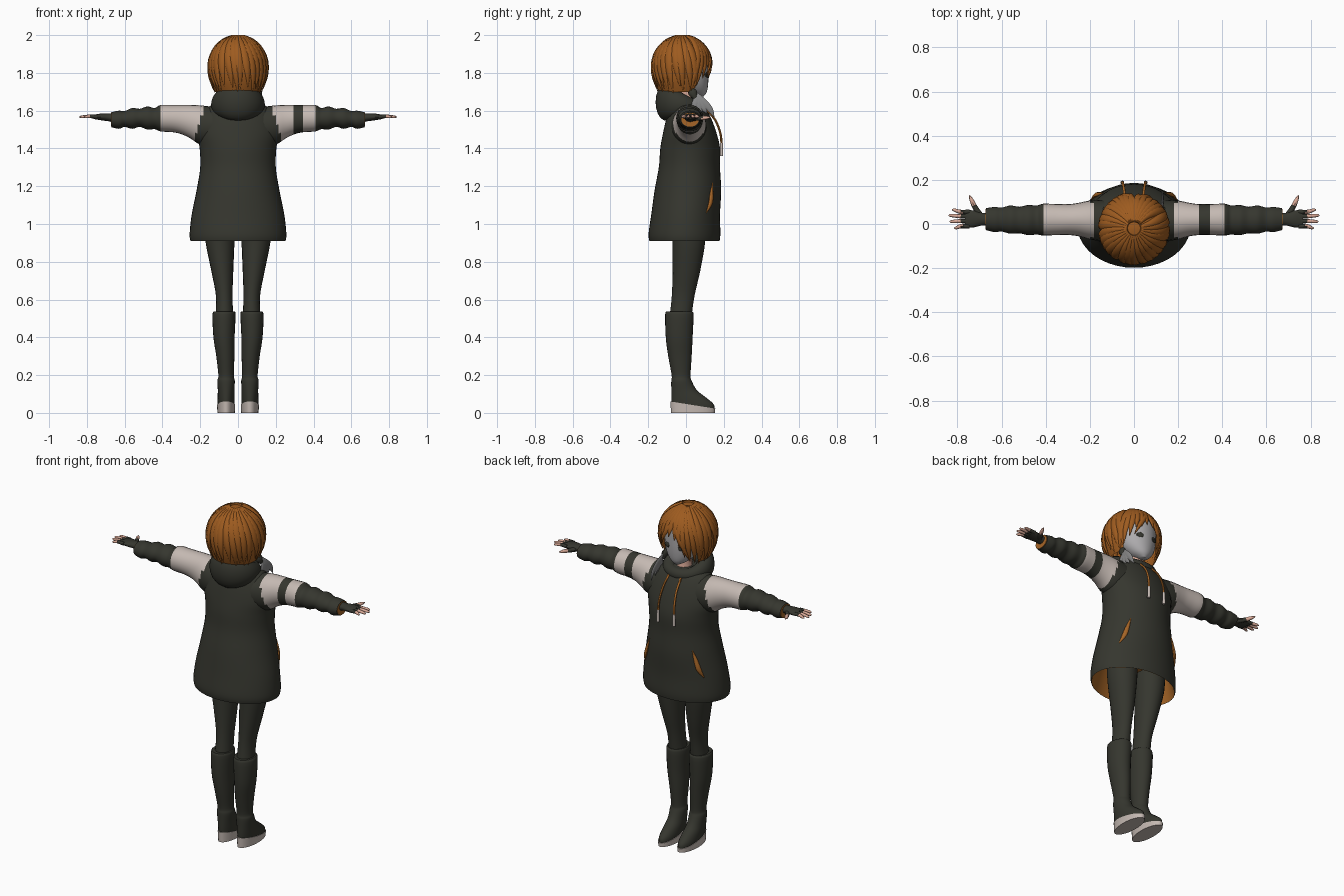
import bpy, bmesh, math, random
from mathutils import Vector

random.seed(4)
cube = bpy.data.objects.get("Cube")
if cube:
    bpy.data.objects.remove(cube)


def material(name, r, g, b):
    m = bpy.data.materials.new(name)
    m.use_nodes = True
    m.diffuse_color = (r, g, b, 1)
    node = next(n for n in m.node_tree.nodes if n.type == 'BSDF_PRINCIPLED')
    node.inputs["Base Color"].default_value = (r, g, b, 1)
    return m


dark = material("dark_olive", .036, .037, .028)
orange = material("hair_orange", .34, .105, .014)
lining = material("lining_orange", .38, .13, .02)
pale = material("pale_fabric", .56, .49, .45)
skin = material("skin", .70, .40, .31)
face_grey = material("face_grey", .42, .41, .42)
grey = material("ribbon_grey", .24, .24, .24)
UP, FRONT, SIDE = Vector((0, 0, 1)), Vector((0, 1, 0)), Vector((1, 0, 0))
parts = []


def spline(rows, steps, closed):
    """Smooth curve through rows of x, y, z and two radii."""
    out, n = [], len(rows)
    get = (lambda i: rows[i % n]) if closed else (lambda i: rows[max(0, min(n - 1, i))])
    for i in range(n if closed else n - 1):
        for k in range(steps):
            t = k / steps
            out.append([.5 * (2 * b + (c - a) * t + (2 * a - 5 * b + 4 * c - d) * t * t
                              + (3 * b - a - 3 * c + d) * t ** 3)
                        for a, b, c, d in zip(get(i - 1), get(i), get(i + 1), get(i + 2))])
    return out if closed else out + [list(rows[-1])]


def tube(name, rows, mats, up=UP, axis=None, n=16, steps=4, closed=False,
         caps=(True, True), rule=None, keep=None):
    """Loft elliptical sections; rule picks the material, keep drops faces."""
    rows = spline(rows, steps, closed)
    bm, rings, m = bmesh.new(), [], len(rows)
    for i, r in enumerate(rows):
        c = Vector(r[:3])
        if closed:
            tan = Vector(rows[(i + 1) % m][:3]) - Vector(rows[i - 1][:3])
        else:
            tan = Vector(rows[min(m - 1, i + 1)][:3]) - Vector(rows[max(0, i - 1)][:3])
        tan = (axis or tan).normalized()
        side = tan.cross(up).normalized()
        over = side.cross(tan)
        a, b = max(r[3], .001), max(r[4], .001)
        rings.append([bm.verts.new(c + side * a * math.cos(w) + over * b * math.sin(w))
                      for w in (math.tau * k / n for k in range(n))])
    for i in range(m if closed else m - 1):
        p, q = rings[i], rings[(i + 1) % m]
        for k in range(n):
            bm.faces.new((p[k], p[(k + 1) % n], q[(k + 1) % n], q[k]))
    if not closed:
        for on, ring in zip(caps, (rings[0], rings[-1])):
            if on:
                bm.faces.new(ring)
    bmesh.ops.recalc_face_normals(bm, faces=bm.faces)
    if keep:
        gone = [f for f in bm.faces if not keep(f.calc_center_median())]
        bmesh.ops.delete(bm, geom=gone, context='FACES')
    if rule:
        for f in bm.faces:
            f.material_index = rule(f.calc_center_median())
    me = bpy.data.meshes.new(name)
    bm.to_mesh(me)
    bm.free()
    for mat in mats:
        me.materials.append(mat)
    ob = bpy.data.objects.new(name, me)
    bpy.context.collection.objects.link(ob)
    parts.append(ob)
    return ob


def stack(name, rows, mats, **kw):
    """Upright loft from rows of z, x, y, x radius, y radius."""
    return tube(name, [(x, y, z, a, b) for z, x, y, a, b in rows], mats, up=FRONT, axis=UP, **kw)


# Hoodie body and its lining
stack("hoodie_body", [(.91, 0, -.008, .252, .186), (.95, 0, -.008, .256, .19), (1.05, 0, -.002, .245, .182),
                      (1.18, 0, .01, .219, .176), (1.3, 0, .018, .2, .162), (1.4, 0, .022, .203, .158),
                      (1.48, 0, .02, .215, .142), (1.56, 0, .015, .195, .118), (1.62, 0, .01, .155, .09),
                      (1.65, 0, 0, .09, .07)], [dark], n=40, steps=5, caps=(False, True))
stack("hoodie_lining", [(.91, 0, -.008, .25, .184), (.97, 0, -.008, .235, .17), (1.08, 0, 0, .21, .15)],
      [lining], n=40, caps=(False, True))

# Draped hood around the neck
hood = []
for k in range(16):
    w = math.tau * k / 16
    back = (1 - math.sin(w)) / 2
    hood.append((.098 * math.cos(w), -.015 + .092 * math.sin(w), 1.615 + .03 * back,
                 .034 + .02 * back, .035 + .063 * back ** 1.5))
tube("hood", hood, [dark], closed=True, n=18)
stack("neck", [(1.58, 0, .02, .06, .065), (1.65, 0, .015, .042, .045), (1.74, 0, .01, .042, .045)], [skin])


# Sleeves, hands, legs, boots and hoodie trim, both sides
def sleeve_colour(c):
    x = abs(c.x)
    if x > .41 or x < .175 + (1.63 - c.z) * .3:
        return 0
    return 0 if .295 < c.x < .345 else 1


for s, tag in ((1, "left_"), (-1, "right_")):
    ax = SIDE * s
    tube(tag + "sleeve", [(s * x, y, (lo + hi) / 2, ry, (hi - lo) / 2) for x, y, ry, lo, hi in (
        (.13, .015, .095, 1.41, 1.62), (.2, .018, .088, 1.42, 1.628), (.25, .02, .076, 1.452, 1.63),
        (.295, .02, .07, 1.474, 1.63), (.345, .02, .07, 1.486, 1.63), (.41, .02, .072, 1.49, 1.63),
        (.44, .018, .066, 1.502, 1.614), (.48, .018, .068, 1.5, 1.622), (.52, .018, .06, 1.514, 1.61),
        (.56, .02, .064, 1.504, 1.614), (.6, .02, .054, 1.514, 1.598), (.63, .02, .057, 1.504, 1.6),
        (.67, .022, .05, 1.512, 1.592))], [dark, pale], axis=ax, n=24, rule=sleeve_colour)
    tube(tag + "cuff_lining", [(s * .668, .022, 1.552, .046, .037), (s * .673, .022, 1.552, .046, .037)],
         [lining], axis=ax, n=24, steps=1)
    tube(tag + "glove", [(s * .65, .022, 1.56, .03, .026), (s * .69, .022, 1.565, .029, .02),
                         (s * .73, .023, 1.567, .039, .017), (s * .765, .023, 1.567, .038, .011)],
         [dark], axis=ax)
    for f, (y, tip) in enumerate(((-.01, .815), (.013, .835), (.035, .84), (.055, .825))):
        y1 = y + (y - .02) * .25
        tube(tag + f"finger_{f}", [(s * .745, y, 1.568, .0105, .0105), (s * .785, y, 1.57, .0095, .0095),
                                   (s * (tip - .01), y1, 1.567, .007, .007), (s * tip, y1, 1.565, .002, .002)],
             [skin, dark], n=8, rule=lambda c: int(abs(c.x) < .78))
    tube(tag + "thumb", [(s * .695, .035, 1.56, .015, .014), (s * .72, .075, 1.56, .012, .012),
                         (s * .737, .11, 1.563, .009, .009), (s * .745, .13, 1.565, .002, .002)],
         [skin, dark], n=8, rule=lambda c: int(c.y < .085))

    stack(tag + "leg", [(1.0, s * .097, .015, .08, .09), (.9, s * .095, .015, .076, .086),
                        (.75, s * .083, .002, .058, .073), (.62, s * .073, -.015, .044, .06),
                        (.5, s * .072, -.03, .047, .058)], [dark], n=20)
    stack(tag + "boot", [(.535, s * .072, -.035, .05, .064), (.522, s * .074, -.035, .061, .075),
                         (.4, s * .074, -.036, .056, .071), (.3, s * .067, -.032, .048, .062),
                         (.2, s * .063, -.026, .041, .05), (.17, s * .063, -.024, .046, .054),
                         (.12, s * .063, -.01, .044, .068), (.08, s * .063, .015, .045, .093),
                         (.045, s * .063, .035, .045, .112), (.012, s * .063, .036, .044, .114)],
          [dark], n=24)
    sole = stack(tag + "sole", [(0, s * .063, .037, .046, .116), (.06, s * .063, .036, .048, .119)],
                 [pale], n=28, steps=2)
    for v in sole.data.vertices:
        v.co.z *= 1 - .62 * (v.co.y + .08) / .235

    # Side pocket opening and drawstring
    tube(tag + "pocket_opening", [(s * .195, .108, 1.06, .002, .002), (s * .176, .13, 1.11, .013, .008),
                                  (s * .16, .135, 1.16, .011, .008), (s * .14, .14, 1.22, .002, .002)],
         [lining], up=Vector((s, 1, 0)), n=10)
    tube(tag + "drawstring", [(s * .04, .105, 1.61, .006, .006), (s * .045, .155, 1.55, .006, .006),
                              (s * .05, .182, 1.48, .006, .006), (s * .052, .188, 1.425, .006, .006)],
         [lining], up=FRONT, n=8)
    tube(tag + "drawstring_tip", [(s * .052, .188, 1.43, .008, .008), (s * .053, .188, 1.36, .009, .009)],
         [pale], up=FRONT, n=8)

# Face with eyes
stack("face", [(1.675, 0, .075, .012, .018), (1.70, 0, .055, .055, .055), (1.75, 0, .025, .096, .093),
               (1.82, 0, .005, .115, .115), (1.9, 0, 0, .115, .115), (1.96, 0, 0, .08, .08)],
      [face_grey], n=28)
for s, tag in ((1, "left_"), (-1, "right_")):
    tube(tag + "eye", [(s * .032, .116, 1.785, .008, .004), (s * .046, .112, 1.79, .016, .004),
                       (s * .066, .102, 1.788, .006, .004)], [dark], up=FRONT, n=10)


# Hair shell, open at the face
def hair_size(z):
    t = (z - 1.83) / .165
    return math.sqrt(max(0, 1 - t * t)) if t > 0 else 1 - .2 * (t / .8) ** 2


def hair_point(deg, z, grow=1.0):
    k, w = hair_size(z) * grow, math.radians(deg)
    return Vector((.152 * k * math.cos(w), -.02 + .155 * k * math.sin(w), z))


levels = [1.7, 1.74, 1.78, 1.83, 1.87, 1.91, 1.94, 1.965, 1.982, 1.992, 1.995]
stack("hair_shell", [(z, 0, -.02, .152 * hair_size(z), .155 * hair_size(z)) for z in levels], [orange],
      n=36, steps=2, caps=(False, True), keep=lambda c: c.y < .045 or c.z > 1.885)


def lock(name, start, end, low, width, mat=orange):
    """Tapered strand from the crown, swept from one angle to another."""
    rows = []
    for i in range(7):
        t = i / 6
        z = 1.992 - (1.992 - low) * t ** 1.5
        p = hair_point(start + (end - start) * t, z, 1.0 + .03 * t)
        w = width * min(1, .35 + 1.6 * t) * (1 - t ** 4) + .001
        rows.append((*p, w, .009 * (1 - t ** 5) + .001))
    mid = hair_point((start + end) / 2, 1.85) - Vector((0, -.02, 1.75))
    tube(name, rows, [mat], up=mid, n=8, steps=2)


for i in range(20):
    a = 158 + i * 12
    lock(f"back_lock_{i}", a - 14, a + random.uniform(-6, 6), random.uniform(1.69, 1.73), .024)
fringe = ((20, 1.70), (32, 1.73), (45, 1.77), (58, 1.82), (70, 1.83), (82, 1.85), (97, 1.84),
          (108, 1.80), (118, 1.74), (130, 1.71), (142, 1.70), (153, 1.69))
for i, (a, low) in enumerate(fringe):
    lock(f"fringe_lock_{i}", 90 + (a - 90) * .6, a, low, .021)
lock("long_fringe_lock", 70, 128, 1.72, .018)
lock("short_fringe_lock", 110, 55, 1.78, .016)

# Ribbon hanging beside the neck
for i, (y, z) in enumerate(((.03, 1.57), (.075, 1.56), (.11, 1.585), (.15, 1.565))):
    tube(f"ribbon_{i}", [(.11, .045, 1.70, .006, .004), (.125, .05 + y * .2, 1.655, .02, .006),
                         (.13, .02 + y * .7, 1.61, .016, .005), (.125, y, z, .001, .001)],
         [grey], up=SIDE, n=8)
tube("ribbon_knot", [(.1, .02, 1.72, .01, .01), (.112, .035, 1.695, .024, .016), (.118, .05, 1.665, .01, .01)],
     [dark], up=SIDE, n=10)

# Smooth shading with crisp rims
bpy.ops.object.select_all(action='DESELECT')
for ob in parts:
    ob.select_set(True)
bpy.context.view_layer.objects.active = parts[0]
bpy.ops.object.shade_smooth_by_angle(angle=math.radians(45))
